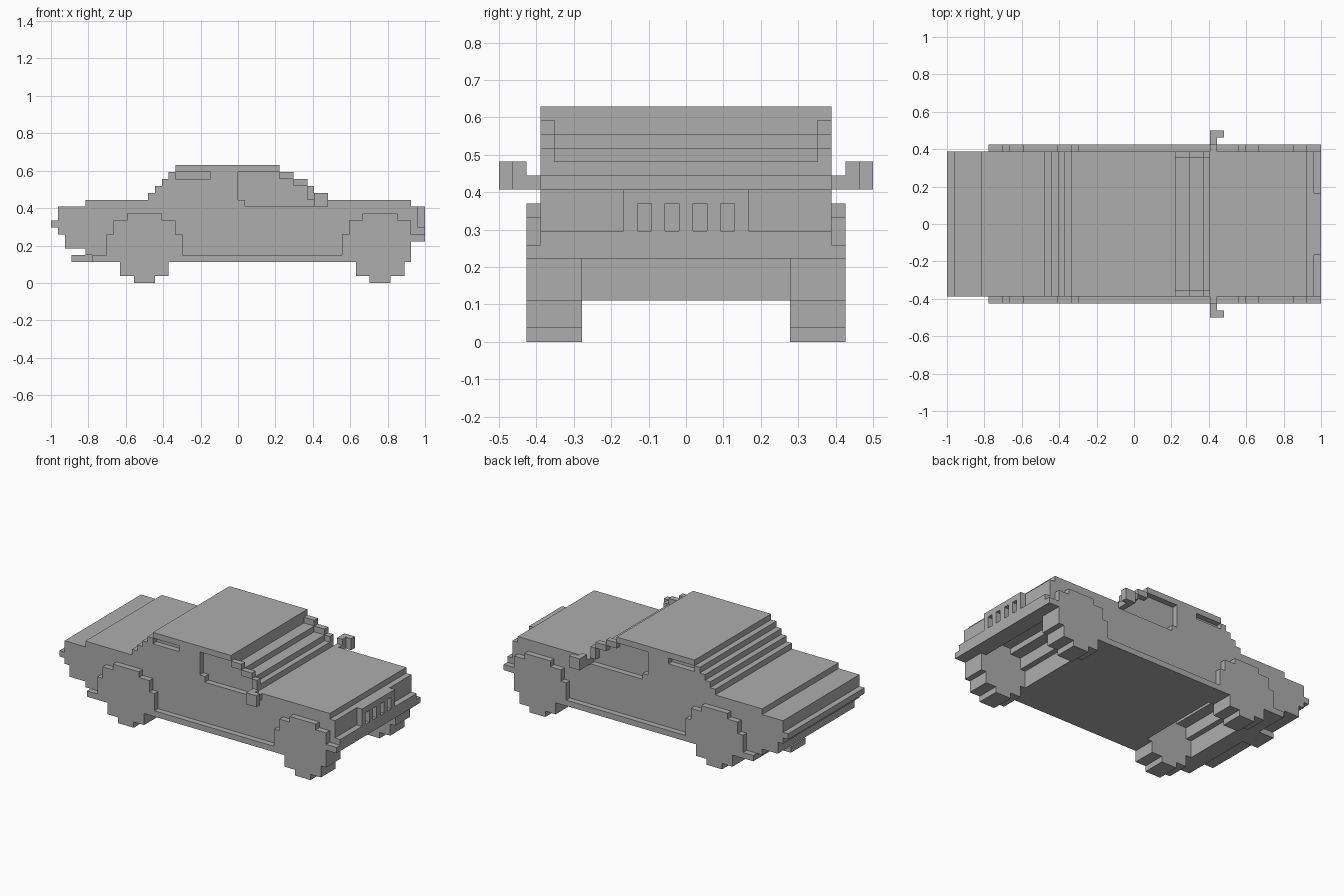
import bpy, bmesh
from itertools import product
from mathutils import Vector

if "Cube" in bpy.data.objects:
    bpy.data.objects.remove(bpy.data.objects["Cube"], do_unlink=True)

UNIT = 2 / 54          # one block of the blocky style
LENGTH = 54

grey = bpy.data.materials.new("grey")
grey.use_nodes = True
colour = (0.42, 0.42, 0.42, 1)
grey.diffuse_color = colour
grey.node_tree.nodes["Principled BSDF"].inputs["Base Color"].default_value = colour


def block(x, y, z):
    """Cells of a box; every range is (start, stop)."""
    return set(product(range(*x), range(*y), range(*z)))


def rows(table, y):
    """Stack of boxes from (bottom, top, back, front) rows."""
    cells = set()
    for low, high, back, front in table:
        cells |= block((back, front), y, (low, high))
    return cells


def both_sides(cells):
    return cells | {(x, -y, z) for x, y, z in cells}


def disc(back, y):
    """Round wheel shape nine blocks across."""
    return rows([(0, 1, back + 3, back + 6), (1, 3, back + 1, back + 8),
                 (3, 6, back, back + 9), (6, 8, back + 1, back + 8),
                 (8, 9, back + 3, back + 6)], y)


def build(name, cells):
    """Skin the cells with their outer faces and merge flat areas."""
    bm = bmesh.new()
    corners = {}

    def corner(p):
        if p not in corners:
            corners[p] = bm.verts.new(((p[0] - LENGTH / 2) * UNIT,
                                       (p[1] - 0.5) * UNIT, p[2] * UNIT))
        return corners[p]

    for cell in sorted(cells):
        for axis, side in product(range(3), (0, 1)):
            near = list(cell)
            near[axis] += 2 * side - 1
            if tuple(near) in cells:
                continue
            u, v = (axis + 1) % 3, (axis + 2) % 3
            loop = []
            for du, dv in ((0, 0), (1, 0), (1, 1), (0, 1)):
                p = list(cell)
                p[axis] += side
                p[u] += du
                p[v] += dv
                loop.append(corner(tuple(p)))
            bm.faces.new(loop if side else loop[::-1])
    bmesh.ops.dissolve_limit(bm, angle_limit=0.01, verts=bm.verts, edges=bm.edges)
    mesh = bpy.data.meshes.new(name)
    bm.to_mesh(mesh)
    bm.free()
    mesh.materials.append(grey)
    bpy.context.collection.objects.link(bpy.data.objects.new(name, mesh))


WIDE = (-10, 11)
REAR, FRONT = 9, 43    # back edge of each wheel

# Lower body with hollow wheel wells
body = rows([(3, 4, 6, FRONT), (4, 5, 5, FRONT), (5, 6, 2, FRONT),
             (6, 7, 2, 54), (7, 8, 1, 54), (8, 9, 0, 53),
             (9, 11, 1, 53), (11, 12, 5, 52)], WIDE)
for back in (REAR, FRONT):
    body -= disc(back, WIDE)

# Cabin: stepped rear, flat roof, sunken windscreen
cabin = rows([(12, 13, 14, 38), (13, 14, 15, 37), (14, 15, 16, 35),
              (15, 16, 17, 33), (16, 17, 18, 33)], WIDE)

# Side windows one block deep
window = rows([(11, 12, 28, 38), (12, 13, 27, 38), (13, 14, 27, 37),
               (14, 15, 27, 35), (15, 16, 27, 33)], (10, 11))
window |= block((18, 23), (10, 11), (15, 16))
window = both_sides(window)
build("body", (body | cabin) - window)

# Windscreen pillars
pillar = rows([(12, 14, 37, 38), (14, 15, 35, 37), (15, 16, 33, 35)], (10, 11))
for name, y in (("left_pillar", 1), ("right_pillar", -1)):
    build(name, {(a, b * y, c) for a, b, c in pillar})

# Grille with four slots
grille = block((53, 54), (-4, 5), (8, 11))
for y in (-3, -1, 1, 3):
    grille -= block((53, 54), (y, y + 1), (8, 10))
build("grille", grille)

# Wheel arches joined by a sill
arch = rows([(3, 4, 6, FRONT), (4, 7, 8, 19), (7, 9, 9, 18), (9, 10, 11, 16),
             (3, 6, 42, 52), (6, 7, 42, 54), (7, 9, 43, 52), (9, 10, 45, 50)],
            (11, 12))
for back in (REAR, FRONT):
    arch -= disc(back, (11, 12))

# Door mirror on a bent arm
mirror = block((38, 39), (11, 12), (11, 12))
mirror |= block((38, 39), (12, 13), (11, 13))
mirror |= block((38, 40), (13, 14), (11, 13))

# Mirrored side parts
parts = {"arch_and_sill": arch, "mirror": mirror,
         "rear_wheel": disc(REAR, (8, 12)), "front_wheel": disc(FRONT, (8, 12))}
for name, cells in parts.items():
    build("left_" + name, cells)
    build("right_" + name, {(x, -y, z) for x, y, z in cells})

# Exhaust under the tail
build("exhaust", block((3, 6), (2, 6), (3, 4)))
